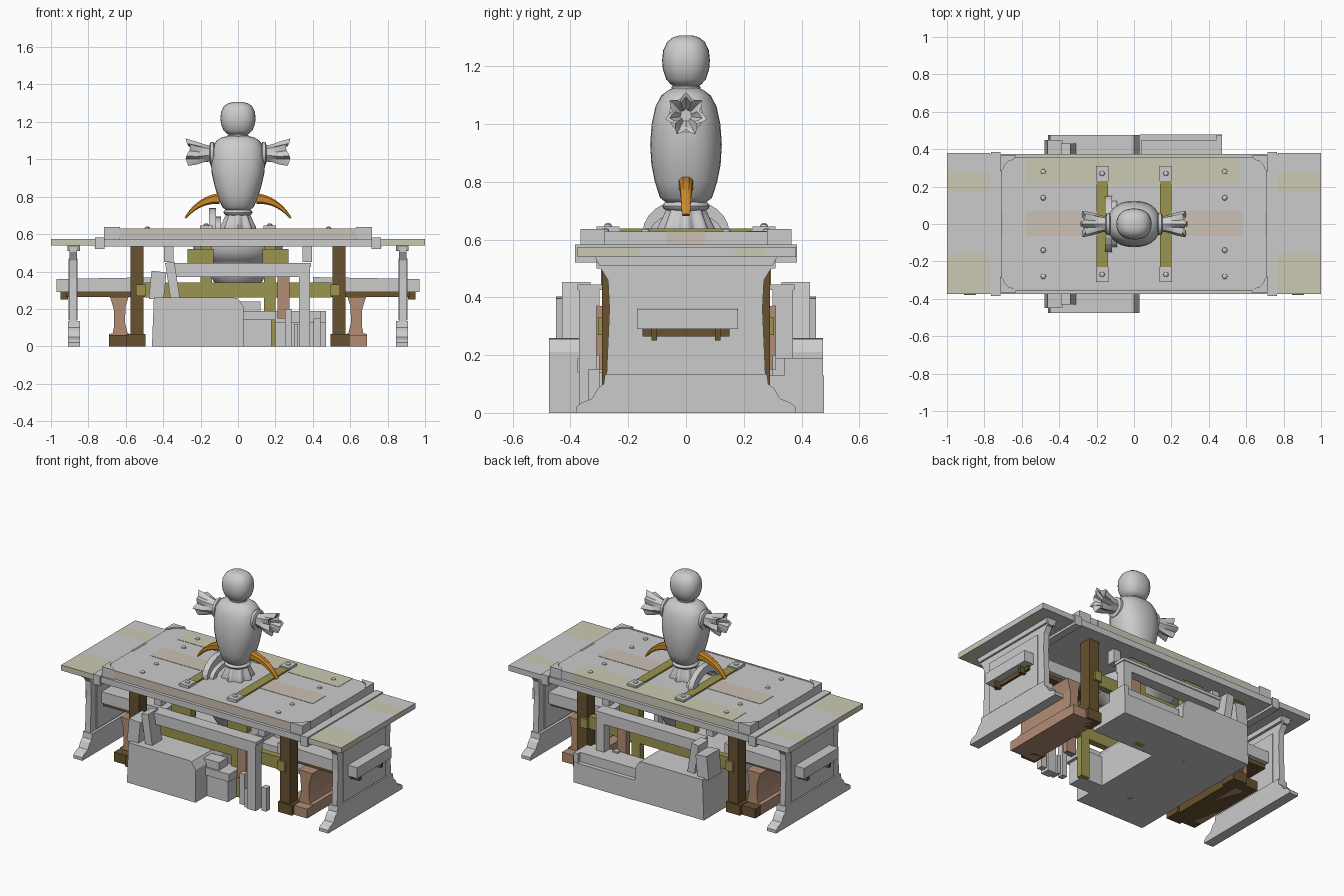
import bpy, bmesh, math
from math import sin, cos, pi

if "Cube" in bpy.data.objects:
    bpy.data.objects.remove(bpy.data.objects["Cube"])

def mat(name, c):
    m = bpy.data.materials.new(name)
    m.diffuse_color = (*c, 1)
    m.use_nodes = True
    m.node_tree.nodes["Principled BSDF"].inputs["Base Color"].default_value = m.diffuse_color
    return m

DARK = mat("dark_wood", (0.14, 0.085, 0.03))
TAN = mat("tan_wood", (0.45, 0.27, 0.18))
OLIVE = mat("olive_metal", (0.33, 0.30, 0.08))
ORANGE = mat("orange", (0.62, 0.25, 0.02))
PALE = mat("pale_olive", (0.6, 0.59, 0.46))
ROSE = mat("pale_tan", (0.6, 0.53, 0.46))

def finish(name, bm, m=None, smooth=None):
    bmesh.ops.recalc_face_normals(bm, faces=bm.faces)
    me = bpy.data.meshes.new(name)
    bm.to_mesh(me)
    bm.free()
    ob = bpy.data.objects.new(name, me)
    bpy.context.collection.objects.link(ob)
    if m:
        me.materials.append(m)
    if smooth:
        bpy.ops.object.select_all(action='DESELECT')
        ob.select_set(True)
        bpy.context.view_layer.objects.active = ob
        bpy.ops.object.shade_smooth_by_angle(angle=math.radians(smooth))
    return ob

def box(name, x0, x1, y0, y1, z0, z1, m=None, tilt=0):
    """Box from its limits, optionally leaning about y."""
    bm = bmesh.new()
    bmesh.ops.create_cube(bm, size=1)
    for v in bm.verts:
        x, y, z = v.co.x * (x1 - x0), v.co.y * (y1 - y0), v.co.z * (z1 - z0)
        v.co = ((x0 + x1) / 2 + x * cos(tilt) + z * sin(tilt), (y0 + y1) / 2 + y,
                (z0 + z1) / 2 - x * sin(tilt) + z * cos(tilt))
    return finish(name, bm, m)

def loft(name, rings, m=None, smooth=40):
    """Skin closed rings of points and cap both ends."""
    bm = bmesh.new()
    rs = [[bm.verts.new(p) for p in r] for r in rings]
    for a, b in zip(rs, rs[1:]):
        for i in range(len(a)):
            j = (i + 1) % len(a)
            bm.faces.new((a[i], a[j], b[j], b[i]))
    bm.faces.new(rs[0])
    bm.faces.new(rs[-1])
    return finish(name, bm, m, smooth)

def prism(name, pts, axis, a, b, m=None):
    """Extrude a 2D profile along an axis from a to b."""
    put = {'x': lambda p, t: (t, p[0], p[1]), 'y': lambda p, t: (p[0], t, p[1]),
           'z': lambda p, t: (p[0], p[1], t)}[axis]
    return loft(name, [[put(p, t) for p in pts] for t in (a, b)], m, None)

def ring(z, rx, ry, n=24, power=1.0, flute=0.0, k=8):
    out = []
    for i in range(n):
        t = 2 * pi * i / n
        f = 1 + flute * cos(k * t)
        c, s = cos(t), sin(t)
        out.append((rx * f * math.copysign(abs(c) ** power, c),
                    ry * f * math.copysign(abs(s) ** power, s), z))
    return out

# Table top: end planks and body
box("table_body", -0.77, 0.77, -0.375, 0.375, 0.535, 0.575)
planks = [(-0.375, -0.16, PALE), (-0.16, 0.17, None), (0.17, 0.275, PALE), (0.275, 0.38, None)]
for s in (-1, 1):
    for y0, y1, m in planks:
        box("end_plank", min(s * 0.77, s), max(s * 0.77, s), y0, y1, 0.54, 0.575, m)
    box("cross_batten", s * 0.74 - 0.025, s * 0.74 + 0.025, -0.385, 0.385, 0.52, 0.583)

# Raised lid with tinted planks
box("lid", -0.71, 0.71, -0.355, 0.355, 0.575, 0.628)
box("lid_back_tint", -0.58, 0.57, 0.21, 0.356, 0.58, 0.63, PALE)
box("lid_front_tint", -0.71, 0.71, -0.357, -0.345, 0.58, 0.63, ROSE)
for s in (-1, 1):
    box("lid_centre_tint", s * 0.39 - 0.19, s * 0.39 + 0.19, -0.065, 0.07, 0.6, 0.63, ROSE)
    box("lid_edge_tint", s * 0.705 - 0.007, s * 0.705 + 0.007, -0.07, 0.065, 0.58, 0.63, ROSE)
    # Straps with end plates
    box("strap", s * 0.17 - 0.03, s * 0.17 + 0.03, -0.3, 0.31, 0.625, 0.638, OLIVE)
    for t in (-1, 1):
        box("strap_plate", s * 0.17 - 0.033, s * 0.17 + 0.033, t * 0.27 - 0.04, t * 0.27 + 0.04, 0.625, 0.645)
        for y in (0.14, 0.28, 0.27):
            x = 0.17 if y == 0.27 else 0.485
            z = 0.643 if y == 0.27 else 0.626
            rivet = [[(p[0] + s * x, p[1] + t * y, p[2]) for p in ring(z + h, r, r, 10)]
                     for h, r in ((0, .015), (.009, .013), (.014, .006))]
            loft("rivet", rivet)
        # Corner brackets
        corner = [(.716, .365), (.63, .365), (.645, .345), (.672, .335), (.69, .315), (.7, .293), (.716, .28)]
        prism("corner_bracket", [(s * x, t * y) for x, y in corner], 'z', 0.572, 0.637)

# End trestles
foot = [(.38, 0), (.38, .02), (.362, .035), (.325, .05), (.305, .085), (.285, .1), (.28, .135)]
panel = [(.275, .13), (.265, .36), (.27, .46), (.295, .5), (.31, .5), (.31, .54)]
def sym(half):
    return half + [(-y, z) for y, z in reversed(half)]
for s in (-1, 1):
    prism("trestle_foot", sym(foot), 'x', s * 0.845, s * 0.91)
    prism("trestle_panel", sym(panel), 'x', s * 0.862, s * 0.9)
    prism("trestle_inset", sym([(.215, .14), (.215, .47)]), 'x', s * 0.857, s * 0.905)
    prism("trestle_cap", sym([(.3, .51), (.315, .54)]), 'x', s * 0.845, s * 0.912)
    # Stub beam through the trestle with pegs and lower plate
    prism("stub_beam", [(s * .4, .29), (s * .97, .29), (s * .97, .36), (s * .4, .37)], 'y', -0.17, 0.18)
    prism("beam_plate", [(s * .46, .265), (s * .92, .265), (s * .92, .29), (s * .46, .29)], 'y', -0.15, 0.15, DARK)
    for y in (-0.11, 0.11):
        box("beam_peg", s * 0.93 - 0.02, s * 0.93 + 0.02, y - 0.01, y + 0.01, 0.25, 0.29, DARK)
    # Curved tan pedestal
    ped = [(.575, 0), (.69, 0), (.69, .065), (.67, .07), (.662, .11), (.662, .19), (.675, .235),
           (.685, .265), (.585, .265), (.6, .22), (.605, .13), (.59, .07), (.575, .065)]
    prism("pedestal", [(s * x, z) for x, z in ped], 'y', -0.22, 0.22, TAN)
    box("pedestal_skid", s * .6 - .09, s * .6 + .09, -0.28, 0.28, 0, 0.06, DARK if s < 0 else TAN)

# Inner posts, rails and side furniture
for t in (-1, 1):
    def tb(name, x0, x1, y0, y1, z0, z1, m=None, tilt=0):
        return box(name, x0, x1, min(t * y0, t * y1), max(t * y0, t * y1), z0, z1, m, tilt)
    for s in (-1, 1):
        tb("dark_post", s * .54 - .036, s * .54 + .036, .21, .29, 0, .535, DARK)
        tb("post_shoe", s * .545 - .05, s * .545 + .05, .2, .3, 0, .065, DARK)
        tb("post_bolt", s * .52 - .025, s * .52 + .025, .28, .305, .27, .33, OLIVE)
        tb("olive_post", s * .17 - .03, s * .17 + .03, .23, .27, 0, .535, OLIVE)
        tb("olive_block", s * .2 - .07, s * .2 + .07, .25, .295, .44, .52, OLIVE)
        tb("hanger", s * .37 - .025, s * .37 + .025, .24, .29, .45, .535)
    tb("olive_rail", -.5, .5, .235, .275, .26, .34, OLIVE)
    # Open frame with posts
    tb("frame_rail", -.34, .385, .3, .37, .37, .44)
    tb("frame_shelf_lip", -.36, .39, .29, .375, .425, .445)
    tb("frame_leg", .325, .385, .31, .37, 0, .38)
    tb("short_post", .25, .285, .3, .34, 0, .2)
    tb("thin_post", .405, .44, .3, .34, 0, .15)
    tb("brown_post", .21, .275, .27, .31, .15, .37, TAN)
    # Leaning slabs
    tb("leaning_slab", -.47, -.39, .32, .45, .25, .40, None, 0.1)
    tb("leaning_slab", -.375, -.325, .33, .43, .25, .45, None, -0.15)

# Big chest running front to back, with the slanted corner
chest = [(-.46, 0), (.03, 0), (.03, .21), (-.0, .255), (-.02, .26), (-.45, .26)]
prism("chest", chest, 'y', -0.475, 0.475)

# Front stepped stack
box("step_top", 0, .12, -.365, -.28, .19, .24)
box("step_middle", 0, .2, -.375, -.25, .14, .19)
box("step_base", .02, .18, -.36, -.25, 0, .14)
box("small_block", .3, .32, -.36, -.3, 0, .12)

# Back low box with tray
box("low_box", .03, .47, .2, .478, 0, .13)
box("low_box_tray", .04, .44, .31, .45, .12, .19)
box("low_box_end", .44, .47, .34, .475, .12, .19)

# Bowl hanging below the table
bowl = [(.3, .02), (.312, .08), (.34, .125), (.38, .15), (.44, .17), (.46, .2), (.5, .235), (.535, .24)]
loft("hanging_bowl", [ring(z, r, r, 28) for z, r in bowl])

# Arched panels beside the figure
def arch(x0, x1, ro, zo, ri, zi):
    n = 12
    pts = [(ro * cos(pi * i / n), .625 + zo * sin(pi * i / n)) for i in range(n + 1)]
    pts += [(-ri * cos(pi * i / n), .625 + zi * sin(pi * i / n)) for i in range(n + 1)]
    prism("arch", pts, 'x', x0, x1)
arch(-.155, -.118, .15, .115, .1, .065)
arch(-.118, -.09, .125, .068, .09, .04)

# Figure: fluted skirt, waist ring, body, neck, head
skirt = [(.625, .085, .12), (.64, .085, .12), (.67, .072, .12), (.7, .062, .08), (.725, .055, 0)]
loft("fluted_skirt", [ring(z, r, r * 1.05, 48, 1, f, 8) for z, r, f in skirt], None, 50)
loft("waist_ring", [ring(z, r, r * 1.05) for z, r in
                    ((.7, .06), (.706, .073), (.716, .078), (.726, .073), (.735, .06))])
body = [(.725, .06, .065), (.745, .085, .09), (.8, .108, .108), (.86, .126, .12), (.93, .142, .124),
        (1.0, .145, .119), (1.06, .138, .106), (1.1, .115, .085), (1.118, .085, .06), (1.125, .05, .045)]
loft("body", [ring(z, a, b, 28, .88) for z, a, b in body])
loft("neck_ring", [ring(z, r, r * .9) for z, r in ((1.11, .045), (1.12, .055), (1.13, .055), (1.14, .045))])
head = [(1.13, .04), (1.137, .06), (1.155, .078), (1.19, .091), (1.22, .094), (1.255, .09), (1.285, .074),
        (1.3, .052), (1.307, .025)]
loft("head", [ring(z, r, r * .88, 28, .85) for z, r in head])

# Crumpled cuffs and tusks on both sides
for s in (-1, 1):
    def cuff(d, r, f, dz=0, skew=0):
        return [(s * (d + skew * cos(3 * 2 * pi * i / 28)), y, 1.03 + dz + x)
                for i, (x, y, _) in enumerate(ring(0, r, r * .95, 28, 1, f, 7))]
    loft("cuff_band", [cuff(.125, .052, 0), cuff(.13, .062, 0), cuff(.146, .062, 0), cuff(.152, .048, 0)])
    loft("cuff", [cuff(.145, .042, 0), cuff(.18, .046, .08), cuff(.22, .055, .16),
                  cuff(.268, .064, .2, .004, .012), cuff(.262, .05, .2, .004, .012), cuff(.22, .02, .1)], None, 30)
    rings = []
    p0, p1, p2 = (.1, .79), (.21, .785), (.282, .685)
    for i in range(8):
        t = i / 7
        x, z = [(1 - t) ** 2 * a + 2 * t * (1 - t) * b + t * t * c for a, b, c in zip(p0, p1, p2)]
        dx, dz = [2 * (1 - t) * (b - a) + 2 * t * (c - b) for a, b, c in zip(p0, p1, p2)]
        l = math.hypot(dx, dz)
        h, w = .024 * (1 - t) + .005, .024 - .01 * t
        rings.append([(s * (x - dz / l * h * q), w * p, z + dx / l * h * q)
                      for p, q in ((1, -.6), (1, .6), (.5, 1), (-.5, 1), (-1, .6), (-1, -.6), (-.5, -1), (.5, -1))])
    loft("tusk", rings, ORANGE, 30)
